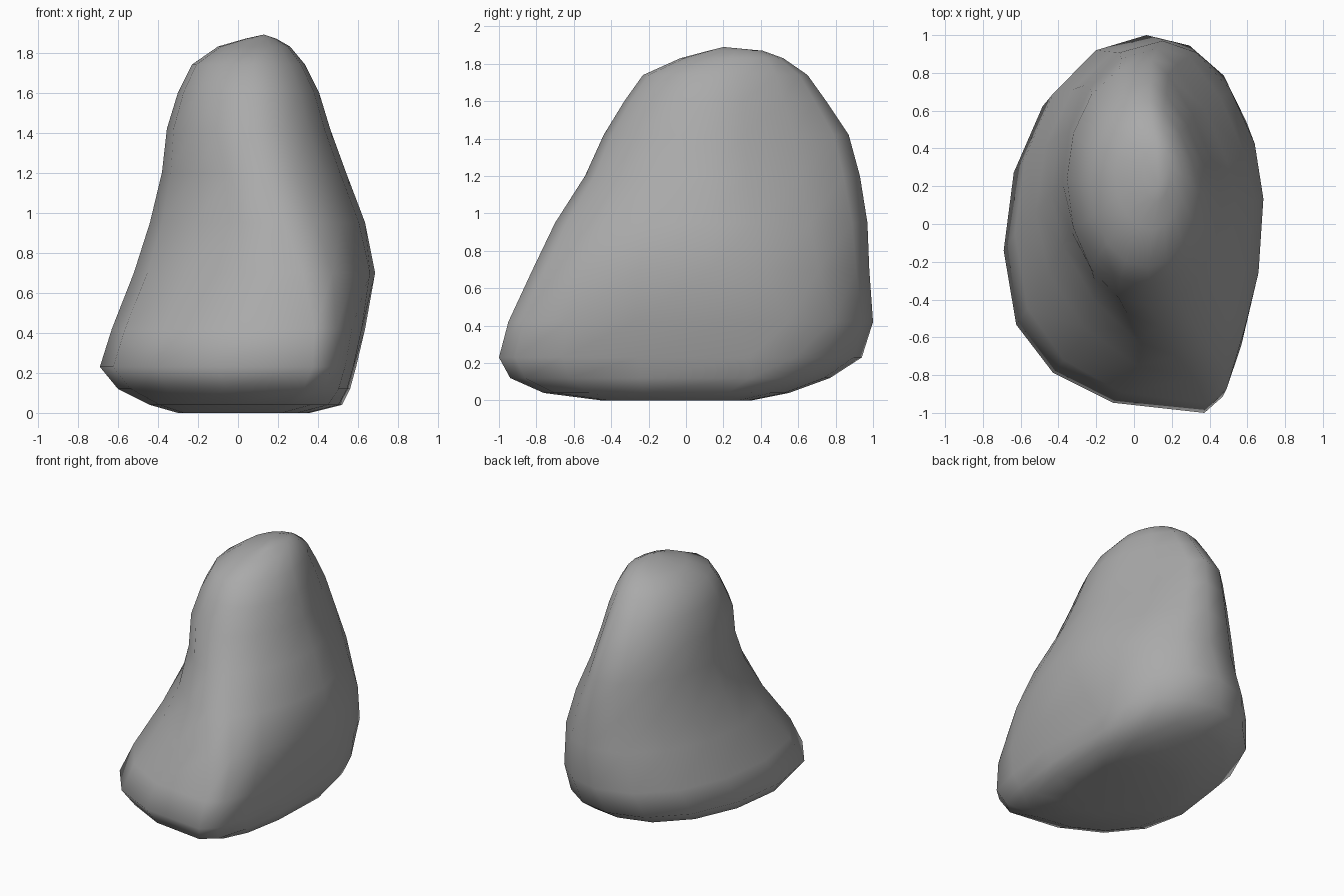
import bpy, bmesh, math

cube = bpy.data.objects.get("Cube")
if cube:
    bpy.data.objects.remove(cube, do_unlink=True)

SEGMENTS = 16
BACK_FRAC = 0.55

# Level sections: height, x range, y range, front ridge fraction,
# right flank fraction, foot roundness, back shoulder roundness
sections = [
    (0.0, -0.3, 0.36, -0.45, 0.35, 0.6, 0.7, 2, 2),
    (0.04, -0.44, 0.52, -0.76, 0.55, 0.7, 0.75, 2.1, 2),
    (0.12, -0.6, 0.56, -0.94, 0.77, 0.8, 0.75, 2.2, 2.1),
    (0.23, -0.69, 0.59, -1, 0.94, 0.83, 0.69, 2.45, 2.1),
    (0.42, -0.63, 0.635, -0.95, 1, 0.8, 0.61, 2.35, 2.1),
    (0.7, -0.52, 0.685, -0.82, 0.98, 0.7, 0.53, 1.9, 1.8),
    (0.95, -0.44, 0.635, -0.7, 0.97, 0.62, 0.49, 1.65, 1.55),
    (1.2, -0.38, 0.54, -0.54, 0.93, 0.56, 0.46, 1.75, 1.35),
    (1.42, -0.355, 0.46, -0.44, 0.87, 0.54, 0.44, 2, 1.35),
    (1.6, -0.3, 0.405, -0.33, 0.75, 0.54, 0.44, 2.1, 1.45),
    (1.74, -0.23, 0.335, -0.23, 0.65, 0.54, 0.46, 2.1, 1.6),
    (1.83, -0.1, 0.26, -0.03, 0.52, 0.55, 0.5, 2, 1.8),
    (1.87, 0.04, 0.19, 0.12, 0.41, 0.55, 0.5, 2, 2),
]


def mix(a, b, t):
    return a + (b - a) * t


def outline(z, x0, x1, y0, y1, ridge, flank, foot, shoulder):
    """Join four extreme points by rounded quarter arcs, anticlockwise."""
    rise = min(z, 1)
    right = (x1, mix(y0, y1, flank))
    back = (mix(x0, x1, BACK_FRAC), y1)
    left = (x0, mix(y0, y1, 0.42 + 0.1 * rise))
    front = (mix(x0, x1, ridge), y0)
    arcs = [(right, back, (back[0], right[1]), shoulder),
            (back, left, (back[0], left[1]), 2),
            (left, front, (front[0], left[1]), foot),
            (front, right, (front[0], right[1]), 2.5 - 0.5 * rise)]
    points = []
    steps = SEGMENTS // 4
    for a, b, o, power in arcs:
        for i in range(steps):
            angle = math.pi / 2 * i / steps
            c = math.cos(angle) ** (2 / power)
            s = math.sin(angle) ** (2 / power)
            points.append([o[k] + (a[k] - o[k]) * c + (b[k] - o[k]) * s
                           for k in range(2)])
    return points


# Boulder body: stacked outlines bridged with quads
bm = bmesh.new()
rings = [[bm.verts.new((x, y, section[0])) for x, y in outline(*section)]
         for section in sections]
for low, high in zip(rings, rings[1:]):
    for i in range(SEGMENTS):
        j = (i + 1) % SEGMENTS
        bm.faces.new((low[i], low[j], high[j], high[i]))

# Flat underside and blunt crown
bm.faces.new(rings[0][::-1])
crown = bm.verts.new((0.13, 0.2, 1.89))
for i in range(SEGMENTS):
    bm.faces.new((rings[-1][i], rings[-1][(i + 1) % SEGMENTS], crown))
bmesh.ops.recalc_face_normals(bm, faces=bm.faces)

mesh = bpy.data.meshes.new("boulder")
bm.to_mesh(mesh)
bm.free()
mesh.shade_smooth()
boulder = bpy.data.objects.new("boulder", mesh)
bpy.context.collection.objects.link(boulder)

# Plain grey stone
stone = bpy.data.materials.new("grey_stone")
stone.use_nodes = True
colour = (0.4, 0.4, 0.4, 1)
stone.diffuse_color = colour
stone.node_tree.nodes["Principled BSDF"].inputs["Base Color"].default_value = colour
mesh.materials.append(stone)
